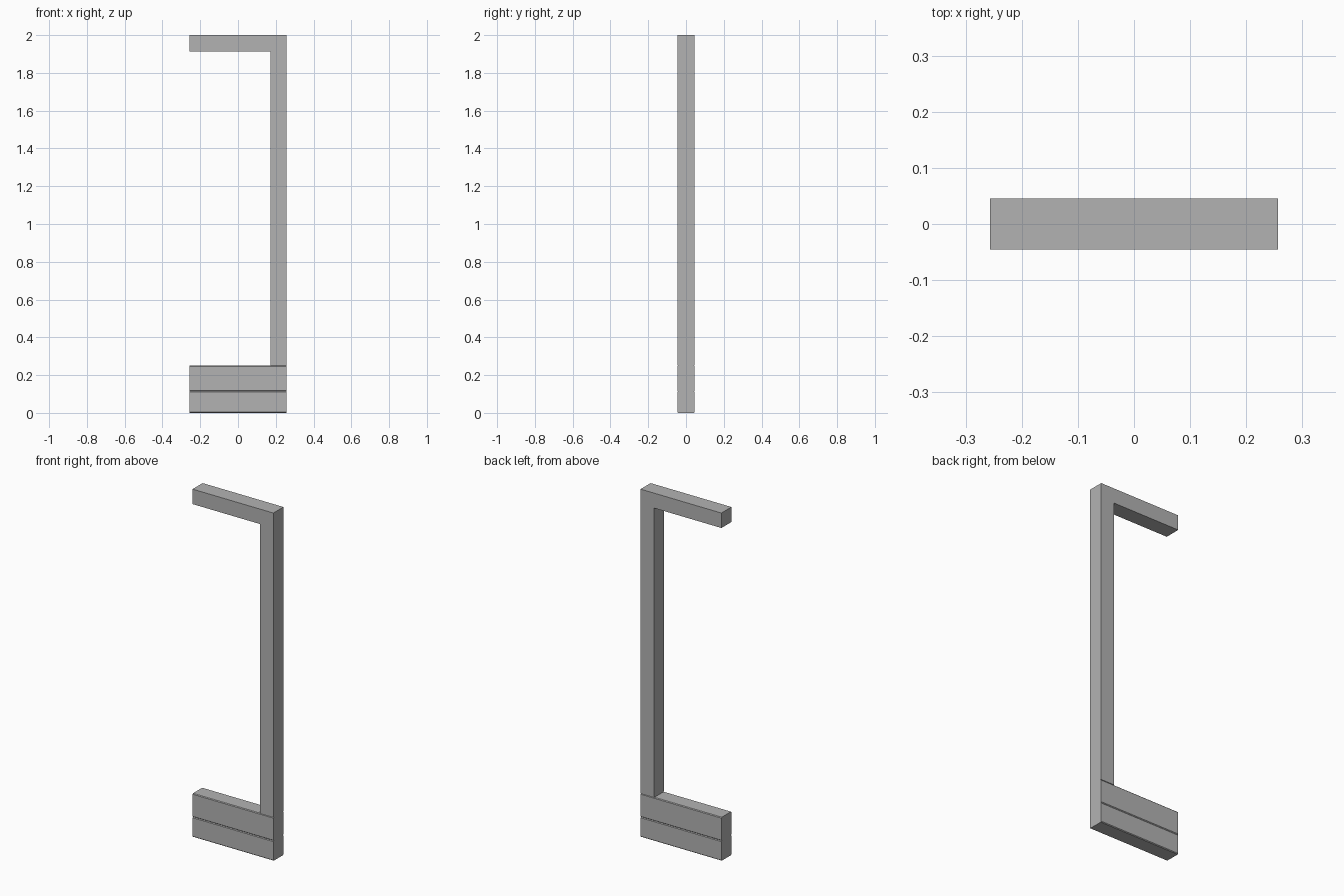
import bpy
import bmesh
from mathutils import Vector

cube = bpy.data.objects.get("Cube")
if cube:
    bpy.data.objects.remove(cube, do_unlink=True)

HALF_X, HALF_Y = 0.257, 0.0455
BASE_TOP, BAR = 0.25, 0.086
GROOVE = 0.004

grey = bpy.data.materials.new("plain_grey")
grey.use_nodes = True
grey.diffuse_color = (0.45, 0.45, 0.45, 1)
grey.node_tree.nodes["Principled BSDF"].inputs["Base Color"].default_value = grey.diffuse_color


def prism(name, points, depth):
    """Extrude a closed outline along the depth vector."""
    bm = bmesh.new()
    face = bm.faces.new([bm.verts.new(p) for p in points])
    result = bmesh.ops.extrude_face_region(bm, geom=[face], use_keep_orig=True)
    verts = [v for v in result["geom"] if isinstance(v, bmesh.types.BMVert)]
    bmesh.ops.translate(bm, verts=verts, vec=Vector(depth))
    bmesh.ops.recalc_face_normals(bm, faces=bm.faces)
    mesh = bpy.data.meshes.new(name)
    bm.to_mesh(mesh)
    bm.free()
    mesh.materials.append(grey)
    obj = bpy.data.objects.new(name, mesh)
    bpy.context.collection.objects.link(obj)
    return obj


# Upright post and top arm in one piece
inner = HALF_X - BAR
outline = [(HALF_X, BASE_TOP), (HALF_X, 2), (-HALF_X, 2),
           (-HALF_X, 2 - BAR), (inner, 2 - BAR), (inner, BASE_TOP)]
prism("post_and_arm", [(x, -HALF_Y, z) for x, z in outline], (0, 2 * HALF_Y, 0))

# Base with chamfered edges and a shallow groove on front and back
inset = HALF_Y - GROOVE
side = [(inset, 0), (HALF_Y, GROOVE), (HALF_Y, 0.115 - GROOVE), (inset, 0.115),
        (HALF_Y, 0.115 + GROOVE), (HALF_Y, BASE_TOP - GROOVE), (inset, BASE_TOP)]
section = side + [(-y, z) for y, z in reversed(side)]
prism("grooved_base", [(-HALF_X, y, z) for y, z in section], (2 * HALF_X, 0, 0))
